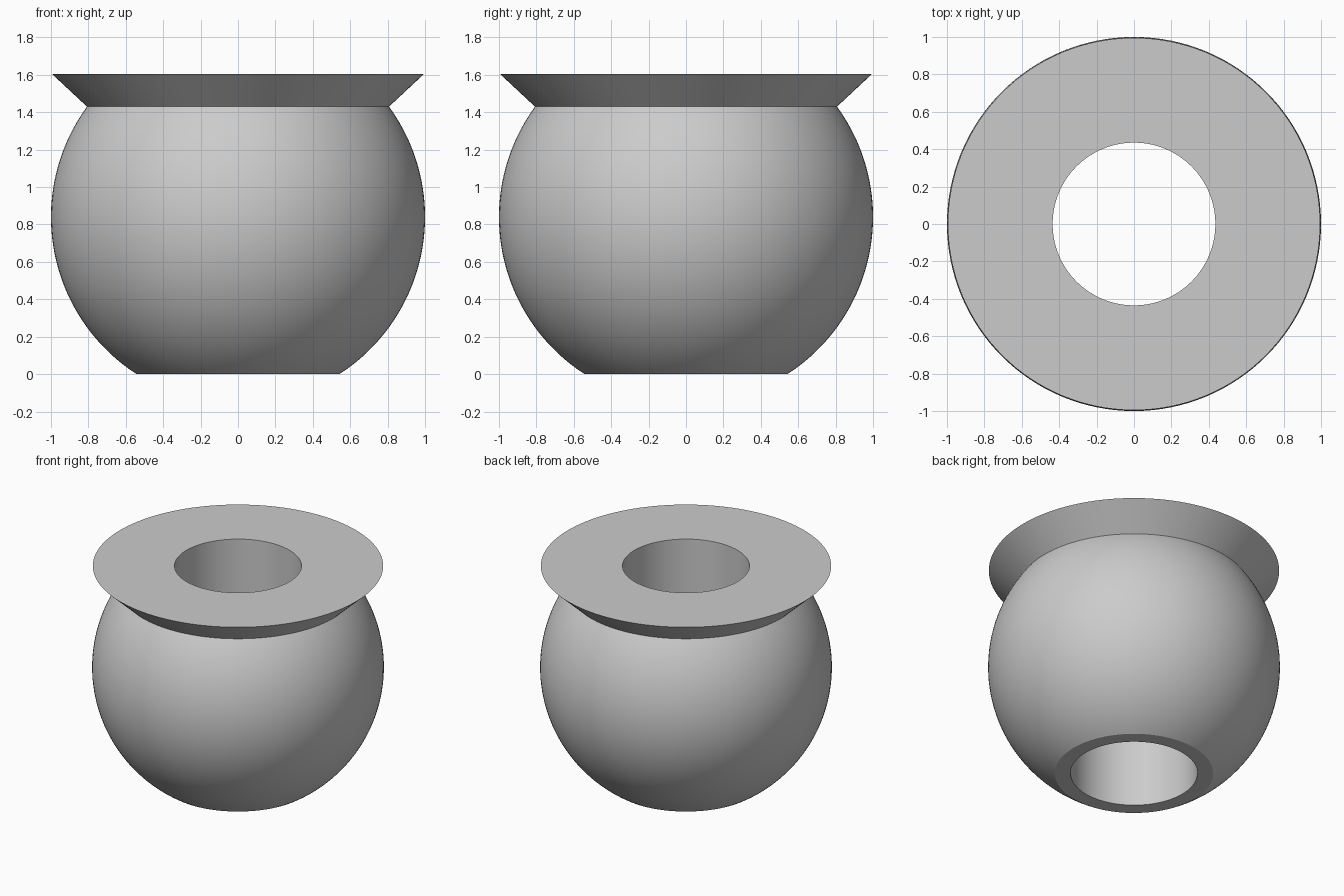
import bpy, bmesh, math

SEGMENTS = 128
RADIUS, CENTRE_Z = 1.0, 0.84      # ball
NECK_Z = 1.43                     # where the rim meets the ball
RIM_RADIUS, TOP_Z = 0.995, 1.605  # flared rim
BORE = 0.435                      # straight hole through the middle

cube = bpy.data.objects.get("Cube")
if cube:
    bpy.data.objects.remove(cube, do_unlink=True)

grey = bpy.data.materials.new("plain grey")
grey.use_nodes = True
colour = (0.6, 0.6, 0.6, 1)
grey.diffuse_color = colour
grey.node_tree.nodes["Principled BSDF"].inputs["Base Color"].default_value = colour


def lathe(name, profile, material):
    """Turn a closed (radius, height) profile around the z axis."""
    bm = bmesh.new()
    rings = []
    for r, z in profile:
        rings.append([bm.verts.new((r * math.cos(a), r * math.sin(a), z))
                      for a in (math.tau * i / SEGMENTS for i in range(SEGMENTS))])
    for lower, upper in zip(rings, rings[1:] + rings[:1]):
        for i in range(SEGMENTS):
            j = (i + 1) % SEGMENTS
            bm.faces.new((lower[i], lower[j], upper[j], upper[i]))
    bmesh.ops.recalc_face_normals(bm, faces=bm.faces)
    mesh = bpy.data.meshes.new(name)
    bm.to_mesh(mesh)
    bm.free()
    mesh.materials.append(material)
    obj = bpy.data.objects.new(name, mesh)
    bpy.context.collection.objects.link(obj)
    bpy.ops.object.select_all(action='DESELECT')
    obj.select_set(True)
    bpy.context.view_layer.objects.active = obj
    bpy.ops.object.shade_smooth_by_angle(angle=math.radians(25))
    return obj


# Ball outline from the flat base up to the neck
start = math.asin(-CENTRE_Z / RADIUS)
end = math.asin((NECK_Z - CENTRE_Z) / RADIUS)
STEPS = 48
ball = []
for k in range(STEPS + 1):
    a = start + (end - start) * k / STEPS
    ball.append((RADIUS * math.cos(a), CENTRE_Z + RADIUS * math.sin(a)))

# Flared rim, flat top, bore and flat base close the outline
lathe("bored_ball_with_flared_rim",
      ball + [(RIM_RADIUS, TOP_Z), (BORE, TOP_Z), (BORE, 0)], grey)
